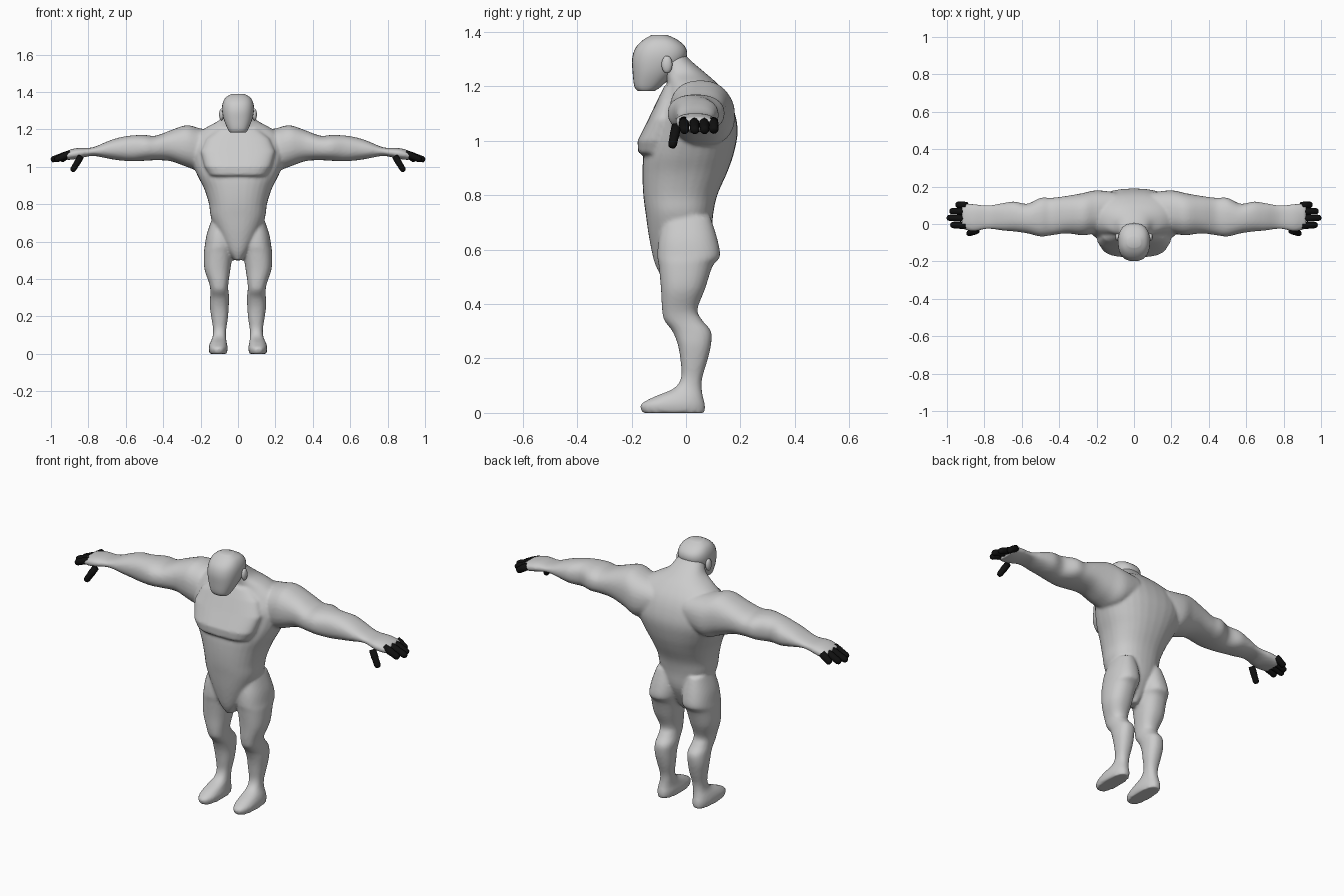
import bpy
import bmesh
import math
from mathutils import Vector

cube = bpy.data.objects.get("Cube")
if cube:
    bpy.data.objects.remove(cube, do_unlink=True)


def material(name, color):
    mat = bpy.data.materials.new(name)
    mat.use_nodes = True
    mat.diffuse_color = color
    mat.node_tree.nodes["Principled BSDF"].inputs["Base Color"].default_value = color
    return mat


skin = material("light grey", (0.6, 0.6, 0.6, 1))
dark = material("black", (0.005, 0.005, 0.005, 1))


def make_object(name, bm, mat):
    bmesh.ops.recalc_face_normals(bm, faces=bm.faces)
    for face in bm.faces:
        face.smooth = True
    mesh = bpy.data.meshes.new(name)
    bm.to_mesh(mesh)
    bm.free()
    mesh.materials.append(mat)
    obj = bpy.data.objects.new(name, mesh)
    bpy.context.collection.objects.link(obj)
    return obj


def catmull(a, b, c, d, t):
    return 0.5 * (2 * b + (c - a) * t + (2 * a - 5 * b + 4 * c - d) * t * t
                  + (3 * b - a - 3 * c + d) * t ** 3)


def refine(rows, steps=4):
    """Smoothly interpolate between the given sections."""
    out = []
    last = len(rows) - 1
    for i in range(last):
        four = [rows[max(0, min(last, i + k))] for k in (-1, 0, 1, 2)]
        for s in range(steps):
            out.append([catmull(*vals, s / steps) for vals in zip(*four)])
    return out + [list(rows[-1])]


def loft(bm, rows, along="z", side=1, power=2.3, sides=32, smooth=True):
    """Skin rounded sections (position, u min, u max, v min, v max)."""
    rings = []
    for t, u0, u1, v0, v1 in (refine(rows) if smooth else rows):
        ring = []
        for k in range(sides):
            a = math.tau * k / sides
            c, s = math.cos(a), math.sin(a)
            u = (u0 + u1) / 2 + (u1 - u0) / 2 * math.copysign(abs(c) ** (2 / power), c)
            v = (v0 + v1) / 2 + (v1 - v0) / 2 * math.copysign(abs(s) ** (2 / power), s)
            co = (u, v, t) if along == "z" else (t, u, v)
            ring.append(bm.verts.new((co[0] * side, co[1], co[2])))
        rings.append(ring)
    for lower, upper in zip(rings, rings[1:]):
        for k in range(sides):
            n = (k + 1) % sides
            bm.faces.new((lower[k], lower[n], upper[n], upper[k]))
    bm.faces.new(rings[0])
    bm.faces.new(rings[-1])


def symmetric(rows):
    """Turn (z, half width, front, back) into full sections."""
    return [(z, -w, w, f, b) for z, w, f, b in rows]


def centred(rows):
    """Turn (z, centre, half width, front, back) into full sections."""
    return [(z, c - w, c + w, f, b) for z, c, w, f, b in rows]


# Torso, from the groin up to the neck
torso = symmetric([
    (0.50, 0.02, -0.09, 0.02), (0.55, 0.06, -0.115, 0.05),
    (0.64, 0.11, -0.135, 0.09), (0.73, 0.145, -0.148, 0.10),
    (0.80, 0.155, -0.157, 0.115), (0.88, 0.18, -0.16, 0.15),
    (0.95, 0.215, -0.155, 0.175), (1.03, 0.25, -0.13, 0.19),
    (1.10, 0.26, -0.11, 0.18), (1.16, 0.24, -0.08, 0.155),
    (1.21, 0.17, -0.07, 0.115), (1.25, 0.10, -0.08, 0.07),
    (1.30, 0.07, -0.10, 0.012), (1.34, 0.05, -0.10, -0.02)])

# Chest slab with a hard lower ledge
chest = symmetric([
    (0.945, 0.14, -0.15, 0.0), (0.955, 0.155, -0.176, 0.0),
    (1.0, 0.18, -0.178, 0.0), (1.08, 0.20, -0.138, 0.0),
    (1.15, 0.17, -0.105, 0.0), (1.20, 0.11, -0.08, 0.0)])

# Leg and foot
leg = centred([
    (0.0, 0.106, 0.046, -0.16, 0.07), (0.03, 0.106, 0.051, -0.167, 0.07),
    (0.058, 0.105, 0.045, -0.12, 0.063), (0.09, 0.10, 0.036, -0.045, 0.058),
    (0.13, 0.098, 0.035, -0.018, 0.06), (0.19, 0.098, 0.044, -0.02, 0.078),
    (0.25, 0.10, 0.05, -0.03, 0.092), (0.30, 0.098, 0.051, -0.05, 0.092),
    (0.34, 0.10, 0.048, -0.08, 0.06), (0.38, 0.103, 0.052, -0.088, 0.042),
    (0.455, 0.11, 0.07, -0.092, 0.07), (0.54, 0.105, 0.077, -0.10, 0.098),
    (0.575, 0.10, 0.078, -0.105, 0.125), (0.64, 0.094, 0.073, -0.10, 0.115),
    (0.72, 0.09, 0.05, -0.08, 0.09)])

# Arm and palm, running outwards: (x, front, back, bottom, top)
arm = [
    (0.10, -0.04, 0.17, 1.02, 1.19), (0.20, -0.05, 0.18, 0.98, 1.205),
    (0.275, -0.06, 0.165, 1.0, 1.222), (0.36, -0.05, 0.15, 1.03, 1.195),
    (0.44, -0.06, 0.14, 1.035, 1.166), (0.50, -0.067, 0.14, 1.032, 1.17),
    (0.57, -0.05, 0.108, 1.03, 1.167), (0.64, -0.04, 0.12, 1.035, 1.155),
    (0.70, -0.035, 0.112, 1.045, 1.135), (0.78, -0.026, 0.10, 1.058, 1.103),
    (0.86, -0.04, 0.107, 1.042, 1.10), (0.92, -0.025, 0.11, 1.035, 1.085)]

body_bm = bmesh.new()
loft(body_bm, torso)
loft(body_bm, chest, power=3, smooth=False)
for side in (1, -1):
    loft(body_bm, leg, side=side)
    loft(body_bm, arm, along="x", side=side)
body = make_object("body", body_bm, skin)

# Fuse the limbs and torso into one skin
fuse = body.modifiers.new("fuse", "REMESH")
fuse.mode = "VOXEL"
fuse.voxel_size = 0.008
fuse.use_smooth_shade = True
soften = body.modifiers.new("soften", "SMOOTH")
soften.factor = 0.5
soften.iterations = 4

# Head with a smooth blank face
head_bm = bmesh.new()
loft(head_bm, symmetric([
    (1.183, 0.042, -0.178, -0.115), (1.20, 0.054, -0.19, -0.09),
    (1.25, 0.075, -0.196, -0.04), (1.30, 0.085, -0.198, 0.0),
    (1.34, 0.082, -0.186, 0.0), (1.37, 0.066, -0.158, -0.03),
    (1.389, 0.035, -0.125, -0.07)]), power=2.4)
make_object("head", head_bm, skin)


def ellipsoid(name, centre, size):
    bm = bmesh.new()
    bmesh.ops.create_uvsphere(bm, u_segments=16, v_segments=10, radius=1)
    bmesh.ops.scale(bm, vec=size, verts=bm.verts)
    bmesh.ops.translate(bm, vec=centre, verts=bm.verts)
    return make_object(name, bm, skin)


def digit(name, start, end, radius):
    """A tapered finger with a rounded tip."""
    start, end = Vector(start), Vector(end)
    way = end - start
    turn = way.to_track_quat("Z", "Y").to_matrix()
    bm = bmesh.new()
    profile = [(0, 0.95), (0.4, 1), (0.55, 0.92), (0.85, 0.9), (0.96, 0.7), (1, 0.35)]
    loft(bm, [(t * way.length, -r * radius, r * radius, -r * radius, r * radius)
              for t, r in profile], sides=12, power=2, smooth=False)
    bmesh.ops.rotate(bm, cent=(0, 0, 0), matrix=turn, verts=bm.verts)
    bmesh.ops.translate(bm, vec=start, verts=bm.verts)
    make_object(name, bm, dark)


# Ears, fingers and thumbs on both sides
fingers = {"index": (-0.008, 0.98), "middle": (0.03, 1.0),
           "ring": (0.066, 0.985), "little": (0.1, 0.95)}
for label, side in (("left", 1), ("right", -1)):
    ellipsoid(label + "_ear", (side * 0.088, -0.07, 1.28), (0.013, 0.02, 0.032))
    for name, (y, tip) in fingers.items():
        digit(f"{label}_{name}_finger", (side * 0.895, y, 1.072),
              (side * tip, y + 0.003, 1.035), 0.019)
    digit(label + "_thumb", (side * 0.84, -0.035, 1.055),
          (side * 0.888, -0.052, 0.975), 0.018)
